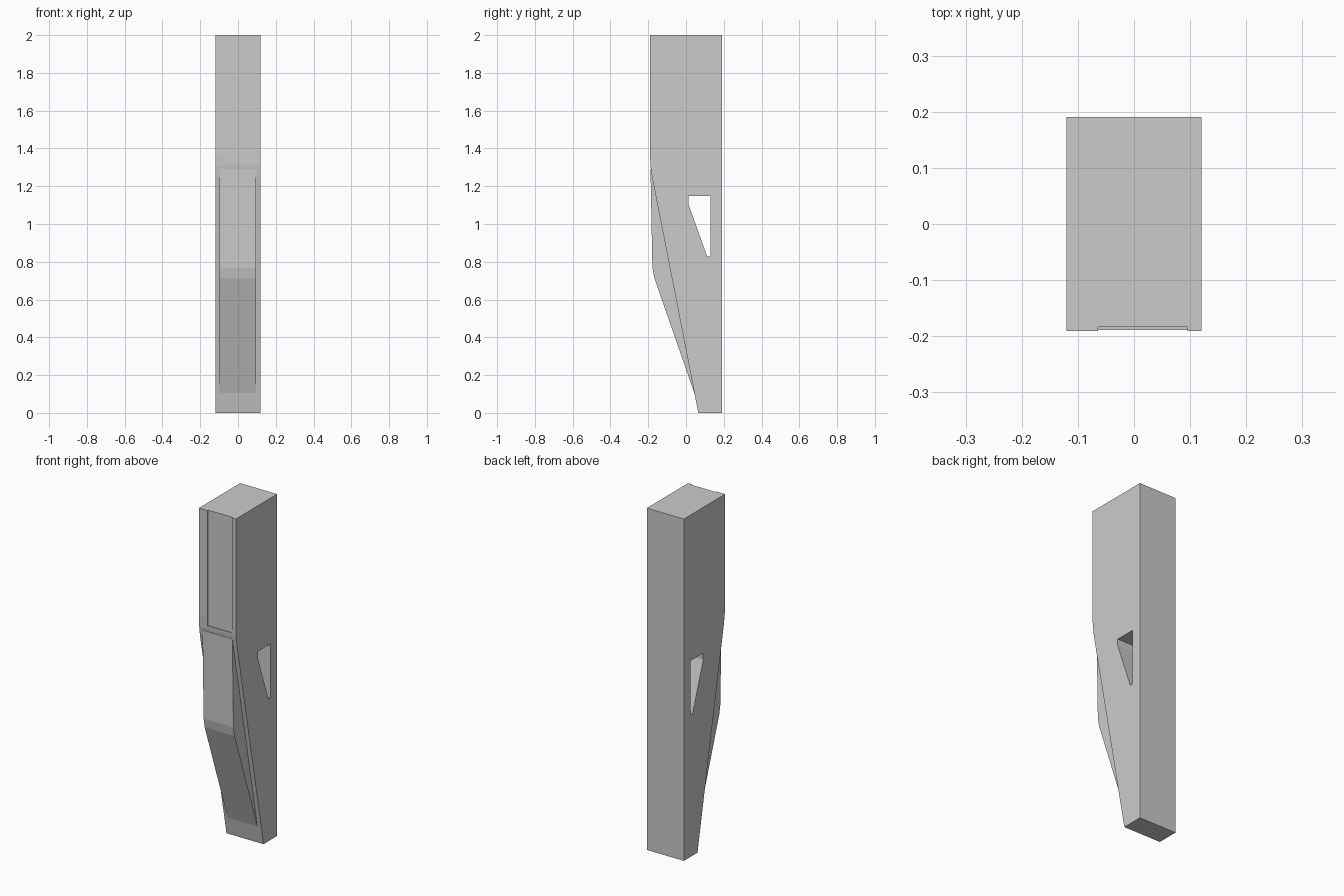
import bpy, bmesh

if "Cube" in bpy.data.objects:
    bpy.data.objects.remove(bpy.data.objects["Cube"])


def extrude_profile(name, profile, x0, x1):
    """Solid made from a (y, z) side profile running from x0 to x1."""
    bm = bmesh.new()
    face = bm.faces.new([bm.verts.new((x0, y, z)) for y, z in profile])
    geo = bmesh.ops.extrude_face_region(bm, geom=[face])["geom"]
    moved = [v for v in geo if isinstance(v, bmesh.types.BMVert)]
    bmesh.ops.translate(bm, verts=moved, vec=(x1 - x0, 0, 0))
    bmesh.ops.recalc_face_normals(bm, faces=bm.faces)
    mesh = bpy.data.meshes.new(name)
    bm.to_mesh(mesh)
    bm.free()
    obj = bpy.data.objects.new(name, mesh)
    bpy.context.collection.objects.link(obj)
    return obj


def cut(target, cutter):
    mod = target.modifiers.new(cutter.name, "BOOLEAN")
    mod.operation = "DIFFERENCE"
    mod.solver = "EXACT"
    mod.object = cutter
    bpy.context.view_layer.objects.active = target
    bpy.ops.object.modifier_apply(modifier=mod.name)
    bpy.data.objects.remove(cutter)


# Tapered post with a softened bend at the front
post = extrude_profile("post", [
    (0.065, 0), (0.191, 0), (0.191, 2), (-0.191, 2),
    (-0.191, 1.37), (-0.188, 1.31), (-0.18, 1.25)], -0.12, 0.12)

# Triangular opening through the sides
cut(post, extrude_profile("opening_cutter", [
    (0.012, 1.147), (0.13, 1.147), (0.13, 0.828),
    (0.112, 0.828), (0.012, 1.108)], -0.3, 0.3))

# Shallow off-centre channel down the upper front
cut(post, extrude_profile("channel_cutter", [
    (-0.3, 1.325), (-0.184, 1.325), (-0.184, 2.1), (-0.3, 2.1)],
    -0.064, 0.095))

# Raised wedge panel on the lower front
extrude_profile("front_panel", [
    (-0.188, 1.29), (-0.178, 0.77), (-0.168, 0.715),
    (0.044, 0.105), (0.055, 0.105), (-0.165, 1.29)], -0.098, 0.095)
